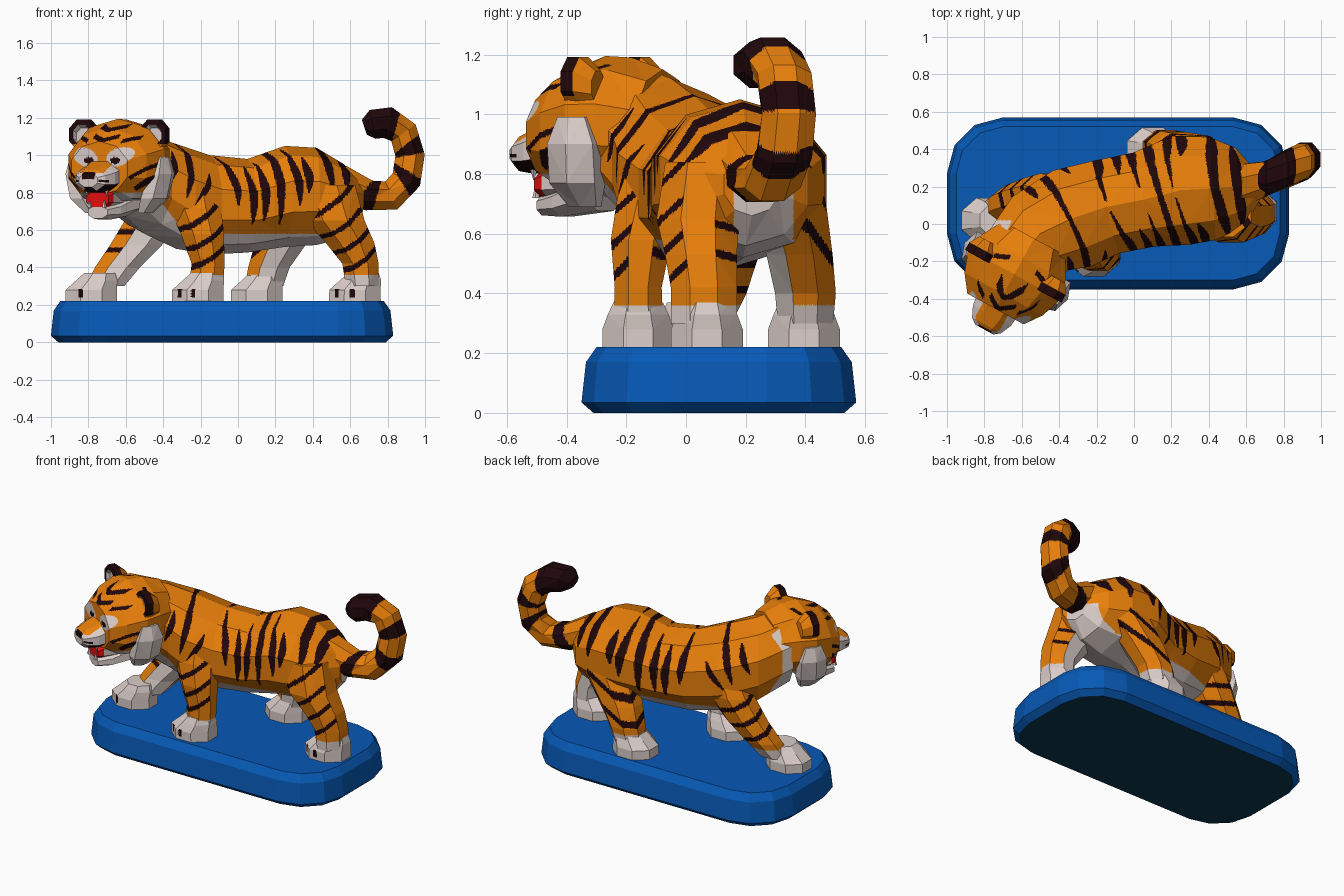
import bpy
import bmesh
from math import sin, cos, pi, atan2, degrees
from mathutils import Vector

if "Cube" in bpy.data.objects:
    bpy.data.objects.remove(bpy.data.objects["Cube"])

ORANGE, DARK, WHITE, RED, BLUE, NAVY = range(6)


def make_material(name, colour):
    mat = bpy.data.materials.new(name)
    mat.use_nodes = True
    mat.diffuse_color = (*colour, 1)
    mat.node_tree.nodes["Principled BSDF"].inputs["Base Color"].default_value = (*colour, 1)
    return mat


MATERIALS = [
    make_material("orange fur", (.8, .21, .003)),
    make_material("dark stripe", (.014, .002, .003)),
    make_material("white fur", (.7, .61, .58)),
    make_material("red mouth", (.85, .005, .005)),
    make_material("blue base", (.002, .1, .47)),
    make_material("navy underside", (.004, .04, .08)),
]


def ring(centre, u, v, sides=8, phase=pi / 8):
    """Points of an ellipse spanned by the vectors u and v."""
    c, u, v = Vector(centre), Vector(u), Vector(v)
    angles = [phase + 2 * pi * i / sides for i in range(sides)]
    return [c + u * cos(a) + v * sin(a) for a in angles]


def skin(name, loops, paint, cuts=0):
    """Join loops of points into a closed faceted solid; paint is a material or a rule."""
    bm = bmesh.new()
    rows = [[bm.verts.new(p) for p in loop] for loop in loops]
    n = len(rows[0])
    for a, b in zip(rows, rows[1:]):
        for i in range(n):
            bm.faces.new((a[i], a[(i + 1) % n], b[(i + 1) % n], b[i]))
    bm.faces.new(rows[0][::-1])
    bm.faces.new(rows[-1])
    bmesh.ops.recalc_face_normals(bm, faces=bm.faces[:])
    bmesh.ops.triangulate(bm, faces=bm.faces[:])
    if cuts:
        bmesh.ops.subdivide_edges(bm, edges=bm.edges[:], cuts=cuts, use_grid_fill=True)
    bm.normal_update()
    for f in bm.faces:
        f.material_index = paint(f.calc_center_median(), f.normal) if callable(paint) else paint
    mesh = bpy.data.meshes.new(name)
    bm.to_mesh(mesh)
    bm.free()
    for mat in MATERIALS:
        mesh.materials.append(mat)
    obj = bpy.data.objects.new(name, mesh)
    bpy.context.collection.objects.link(obj)
    return obj


# Base: rounded slab with a bevelled rim
def base_loop(z, inset):
    points = []
    for quarter in range(4):
        for step in range(4):
            a = (quarter + step / 3) * pi / 2
            sx, sy = ((1, 1), (-1, 1), (-1, -1), (1, -1))[quarter]
            points.append((-.085 + sx * .615 + (.3 - inset) * cos(a),
                           .11 + sy * .16 + (.3 - inset) * sin(a), z))
    return points


skin("base", [base_loop(*r) for r in ((0, .04), (.035, 0), (.17, .015), (.22, .05))],
     lambda p, n: NAVY if n.z < -.9 else BLUE)

# Body: x, y, bottom, top, half width of each section from rump to neck
SECTIONS = [
    (.65, .22, .66, .87, .1), (.57, .2, .56, .95, .22), (.42, .19, .52, 1.04, .29),
    (.25, .18, .51, 1.05, .31), (.05, .13, .48, .98, .27), (-.15, .09, .47, 1, .27),
    (-.33, .03, .5, 1.06, .29), (-.5, -.05, .58, 1.12, .26), (-.61, -.18, .68, 1.17, .23),
]
# Stripe ends: position along the back and height, top then bottom
STRIPES = [
    (-.44, 1.02, -.5, .84), (-.33, 1.1, -.38, .77), (-.21, .9, -.33, .73),
    (-.1, .99, -.045, .73), (.02, .94, .04, .63), (.095, .96, .105, .65),
    (.17, 1.1, .2, .63), (.26, 1.03, .31, .73), (.34, .99, .36, .8),
    (.44, 1.1, .5, .8), (.56, 1, .58, .82),
]


def paint_body(p, n):
    chest = max(0, -.28 - p.x) * 1.3 if p.y < .02 else 0
    if p.z < .58 + chest:
        return WHITE
    if p.x > .45 and p.z < .74 and .16 < p.y < .36:
        return WHITE
    s = p.x + (.35 - .4 * p.x) * p.y
    for s0, z0, s1, z1 in STRIPES:
        t = (z0 - p.z) / (z0 - z1)
        if 0 < t < 1:
            middle = s0 + (s1 - s0) * t + .015 * sin(pi * t)
            if abs(s - middle) < .02 * (.25 + sin(pi * t)):
                return DARK
    return ORANGE


loops = []
for i, (x, y, low, high, half) in enumerate(SECTIONS):
    before, after = SECTIONS[max(i - 1, 0)], SECTIONS[min(i + 1, len(SECTIONS) - 1)]
    along = Vector((after[0] - before[0], after[1] - before[1], 0)).normalized()
    across = Vector((-along.y, along.x, 0)) * half
    loops.append(ring((x, y, (low + high) / 2), across, (0, 0, (high - low) / 2), 10, pi / 10))
skin("body", loops, paint_body, 23)


# Legs and paws: side is -1 for the legs nearer the front, rows are x, y, z, rx, ry
def add_leg(name, side, slope, bands, rows, paw, claws):
    inward = Vector((.45 * side, -side, 0)).normalized()

    def paint_leg(p, n):
        if p.z < .36 or n.dot(inward) > .5:
            return WHITE
        tilted = p.z - slope * (p.x - rows[1][0]) + .4 * side * (p.y - rows[1][1] - side * .1)
        striped = n.x < .8 and any(abs(tilted - b) < .017 for b in bands)
        return DARK if striped else ORANGE

    skin(name + "_leg", [ring((x, y, z), (rx, 0, 0), (0, ry, 0)) for x, y, z, rx, ry in rows],
         paint_leg, 13)

    def paint_paw(p, n):
        marked = n.y < -.3 and .24 < p.z < .285
        return DARK if marked and any(abs(p.x - c) < .011 for c in claws) else WHITE

    px, py = paw
    skin(name + "_paw", [ring((px + dx, py, z), (rx, 0, 0), (0, ry, 0)) for z, dx, rx, ry in
                         ((.215, 0, .15, .13), (.28, 0, .148, .13), (.33, .03, .12, .11),
                          (.37, .045, .09, .09))], paint_paw, 7)


add_leg("far_front", 1, -.3, (.43, .55, .67),
        [(-.71, .07, .3, .11, .09), (-.645, .11, .4, .13, .1), (-.545, .14, .52, .15, .11),
         (-.44, .16, .68, .16, .12), (-.37, .15, .84, .14, .11)], (-.785, .02), (-.84,))
add_leg("near_front", -1, .6, (.43, .54, .67, .8),
        [(-.17, -.16, .3, .1, .09), (-.16, -.16, .42, .095, .085), (-.19, -.15, .58, .125, .11),
         (-.23, -.11, .72, .15, .13), (-.25, -.07, .88, .13, .11)], (-.215, -.16), (-.31, -.24))
add_leg("far_hind", 1, .5, (.45, .57, .7),
        [(.14, .4, .3, .11, .1), (.165, .4, .4, .12, .11), (.23, .38, .53, .15, .12),
         (.34, .34, .7, .18, .14), (.38, .3, .86, .16, .13)], (.1, .395), ())
add_leg("near_hind", -1, .7, (.43, .56, .7, .86),
        [(.665, .06, .3, .095, .12), (.655, .06, .42, .105, .12), (.6, .05, .53, .14, .13),
         (.52, .04, .65, .17, .15), (.46, .06, .84, .18, .14)], (.625, .07), (.53, .61))

# Tail: curled tube of x, y, z, radius, with bands by angle round the curl
TAIL = [(.54, .2, .85, .11), (.7, .24, .785, .088), (.82, .29, .785, .088), (.9, .33, .87, .087),
        (.92, .345, 1, .085), (.885, .33, 1.12, .085), (.8, .29, 1.175, .092),
        (.72, .25, 1.165, .085), (.675, .24, 1.15, .045)]


def paint_tail(p, n):
    angle = degrees(atan2(p.z - .98, p.x - .8))
    banded = any(abs(angle - a) < w for a, w in ((-116, 10), (-45, 14), (24, 14)))
    return DARK if banded or angle > 75 else ORANGE


loops = []
for i, (x, y, z, r) in enumerate(TAIL):
    along = Vector(TAIL[min(i + 1, len(TAIL) - 1)][:3]) - Vector(TAIL[max(i - 1, 0)][:3])
    side = Vector((0, 1, 0))
    up = along.cross(side).normalized()
    loops.append(ring((x, y, z), side * r * 1.15, up * r))
skin("tail", loops, paint_tail, 11)


# Head parts are made facing -y, then turned together
def place_on_head(obj):
    obj.location = (-.64, -.27, 0)
    obj.rotation_euler.z = -.5


def head_part(name, rows, paint, cuts=0, sides=8, x=0):
    """Rows are y, middle height, half width, half height."""
    place_on_head(skin(name, [ring((x, y, z), (w, 0, 0), (0, 0, h), sides, pi / sides)
                              for y, z, w, h in rows], paint, cuts))


def paint_head(p, n):
    x, front = abs(p.x - .015), n.y < -.2
    if front and ((x - .08) / .03) ** 2 + ((p.z - .972) / .018) ** 2 < 1:
        return DARK
    if front and ((x - .1) / .075) ** 2 + ((p.z - .99 - .2 * (x - .1)) / .05) ** 2 < 1:
        return WHITE
    if p.z < .8:
        return WHITE
    # Cheek bars, brow bars, forehead chevrons and crown bars
    if .16 < x < .25 and p.y < -.03:
        if any(abs(p.z - .8 * (x - .2) - z) < .011 for z in (.85, .91)):
            return DARK
    if front and .1 < x < .17 and abs(p.z - 1.075 - .3 * (x - .1)) < .011:
        return DARK
    if p.y < 0 and x < .075 and any(abs(p.z - z - .3 * x) < .012 for z in (1.08, 1.135)):
        return DARK
    if n.z > .4 and .08 < x < .16 and abs(p.y - .1 + .4 * x) < .014:
        return DARK
    return ORANGE


head_part("head", [(.22, .95, .2, .2), (.1, .965, .27, .225), (0, .96, .295, .235),
                   (-.12, .94, .25, .21), (-.21, .93, .18, .145)], paint_head, 19, 10)


def paint_muzzle(p, n):
    nose = p.y < -.325 and p.z > .872 and abs(p.x) < .04
    if nose or n.z < -.75:
        return DARK
    # Whisker bars
    if .06 < abs(p.x) < .1 and abs(p.z - .862) < .006:
        return DARK
    return WHITE if p.z < .905 or abs(p.x) > .075 else ORANGE


head_part("muzzle", [(-.14, .9, .14, .105), (-.25, .875, .125, .08), (-.31, .867, .095, .062),
                     (-.335, .866, .06, .04)], paint_muzzle, 11)
head_part("mouth", [(-.1, .775, .1, .07), (-.2, .77, .088, .06), (-.235, .765, .075, .045)],
          lambda p, n: RED if n.y < -.2 else WHITE)
head_part("jaw", [(0, .75, .15, .08), (-.15, .705, .105, .052), (-.23, .695, .065, .036)], WHITE)


def paint_ear(p, n):
    inside = abs(n.y) < .95 and (abs(p.x) - .215) ** 2 + (p.z - 1.11) ** 2 < .0035
    if inside and p.y < .02 or (n.y < -.9 and p.y > .005):
        return WHITE
    return DARK if p.y < .034 and p.z > 1.06 else ORANGE


for sign, label in ((1, "left"), (-1, "right")):
    head_part(label + "_ear", [(.09, 1.09, .05, .06), (.035, 1.11, .085, .088),
                               (-.01, 1.11, .086, .088), (-.012, 1.11, .058, .06),
                               (.012, 1.1, .05, .05)],
              paint_ear, 5, 8, sign * .215)
    # Cheek ruffs and fangs
    place_on_head(skin(label + "_cheek_ruff", [
        ring((sign * x, y, z), (rx, 0, 0), (0, ry, 0), 6, 0) for x, y, z, rx, ry in
        ((.265, .02, .99, .025, .06), (.255, .02, .9, .06, .1), (.215, .01, .77, .075, .1),
         (.16, .01, .69, .035, .06))], WHITE))
    for part, x, root, tip in (("upper", .06, .82, .78), ("lower", .045, .72, .76)):
        place_on_head(skin(f"{label}_{part}_fang", [
            ring((sign * x, -.24, root), (.013, 0, 0), (0, .013, 0), 5),
            ring((sign * x, -.24, tip), (.002, 0, 0), (0, .002, 0), 5)], WHITE))
